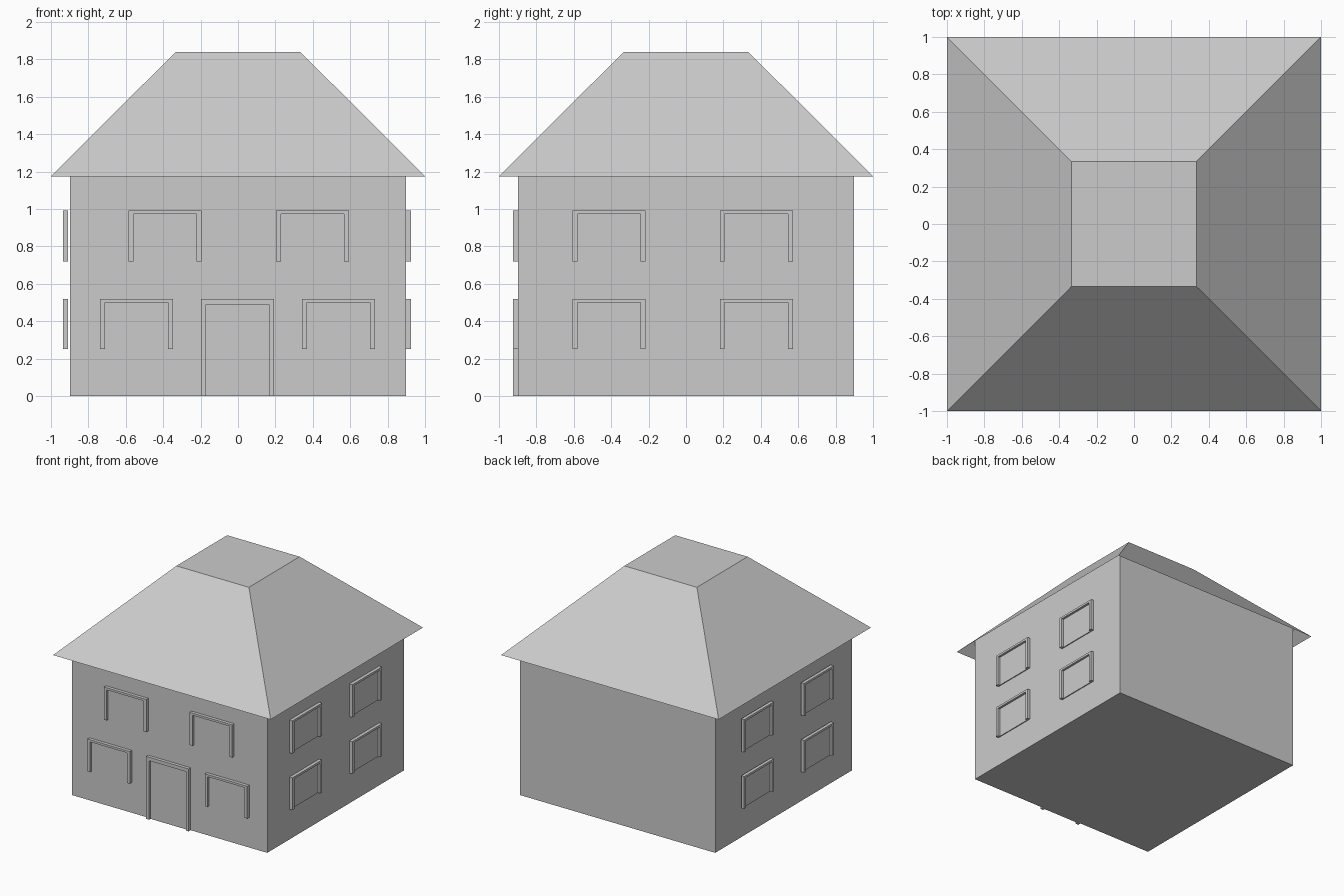
import bpy
import bmesh
from math import radians
from mathutils import Matrix, Vector

if "Cube" in bpy.data.objects:
    bpy.data.objects.remove(bpy.data.objects["Cube"])

grey = bpy.data.materials.new("plain_grey")
grey.use_nodes = True
COLOUR = (0.6, 0.6, 0.6, 1)
grey.diffuse_color = COLOUR
grey.node_tree.nodes["Principled BSDF"].inputs["Base Color"].default_value = COLOUR

WALL = 0.897
EAVE, ROOF_TOP = 1.175, 1.84


def add_box(bm, low, high):
    """Add an axis-aligned box between two corners."""
    low, high = Vector(low), Vector(high)
    place = Matrix.Translation((low + high) / 2) @ Matrix.Diagonal((*(high - low), 1))
    bmesh.ops.create_cube(bm, size=1, matrix=place)


def finish(name, bm, turn=0):
    bmesh.ops.rotate(bm, verts=bm.verts, matrix=Matrix.Rotation(radians(turn), 3, "Z"))
    mesh = bpy.data.meshes.new(name)
    bm.to_mesh(mesh)
    bm.free()
    mesh.materials.append(grey)
    obj = bpy.data.objects.new(name, mesh)
    bpy.context.collection.objects.link(obj)
    return obj


def framed_opening(name, left, bottom, top, lintel=0.018, turn=0, gap=0.0):
    """Two jambs, a lintel and a thin pane on the front wall, turned to another side."""
    width, jamb, depth, pane = 0.39, 0.026, 0.027, 0.008
    right, back = left + width, -WALL - gap
    front = back - depth
    bm = bmesh.new()
    add_box(bm, (left, front, top - lintel), (right, back, top))
    for x in (left, right - jamb):
        add_box(bm, (x, front, bottom), (x + jamb, back, top - lintel))
    add_box(bm, (left + jamb, back - pane, bottom), (right - jamb, back, top - lintel))
    finish(name, bm, turn)


# Walls, rising inside the open roof
bm = bmesh.new()
add_box(bm, (-WALL, -WALL, 0), (WALL, WALL, EAVE + 0.1))
finish("walls", bm)

# Hipped roof with a flat top and open underside
bm = bmesh.new()
bmesh.ops.create_cone(bm, cap_ends=True, segments=4, radius1=2 ** 0.5,
                      radius2=2 ** 0.5 / 3, depth=ROOF_TOP - EAVE,
                      matrix=Matrix.Translation((0, 0, (EAVE + ROOF_TOP) / 2))
                      @ Matrix.Rotation(radians(45), 4, "Z"))
underside = [f for f in bm.faces if f.calc_center_median().z < EAVE + 0.01]
bmesh.ops.delete(bm, geom=underside, context="FACES_ONLY")
finish("roof", bm)

# Front door
framed_opening("front_door", -0.197, 0, 0.519, lintel=0.029)

# Windows on two floors: front, then both sides
floors = {"lower": (0.251, 0.519), "upper": (0.72, 0.992)}
front_columns = {"lower": (-0.738, 0.342), "upper": (-0.586, 0.203)}
for floor, (bottom, top) in floors.items():
    for i, left in enumerate(front_columns[floor]):
        framed_opening(f"front_{floor}_window_{i + 1}", left, bottom, top)
    for i, start in enumerate((-0.606, 0.181)):
        framed_opening(f"left_{floor}_window_{i + 1}", start, bottom, top, turn=90)
        framed_opening(f"right_{floor}_window_{i + 1}", -start - 0.39, bottom, top,
                       turn=-90, gap=0.011)
